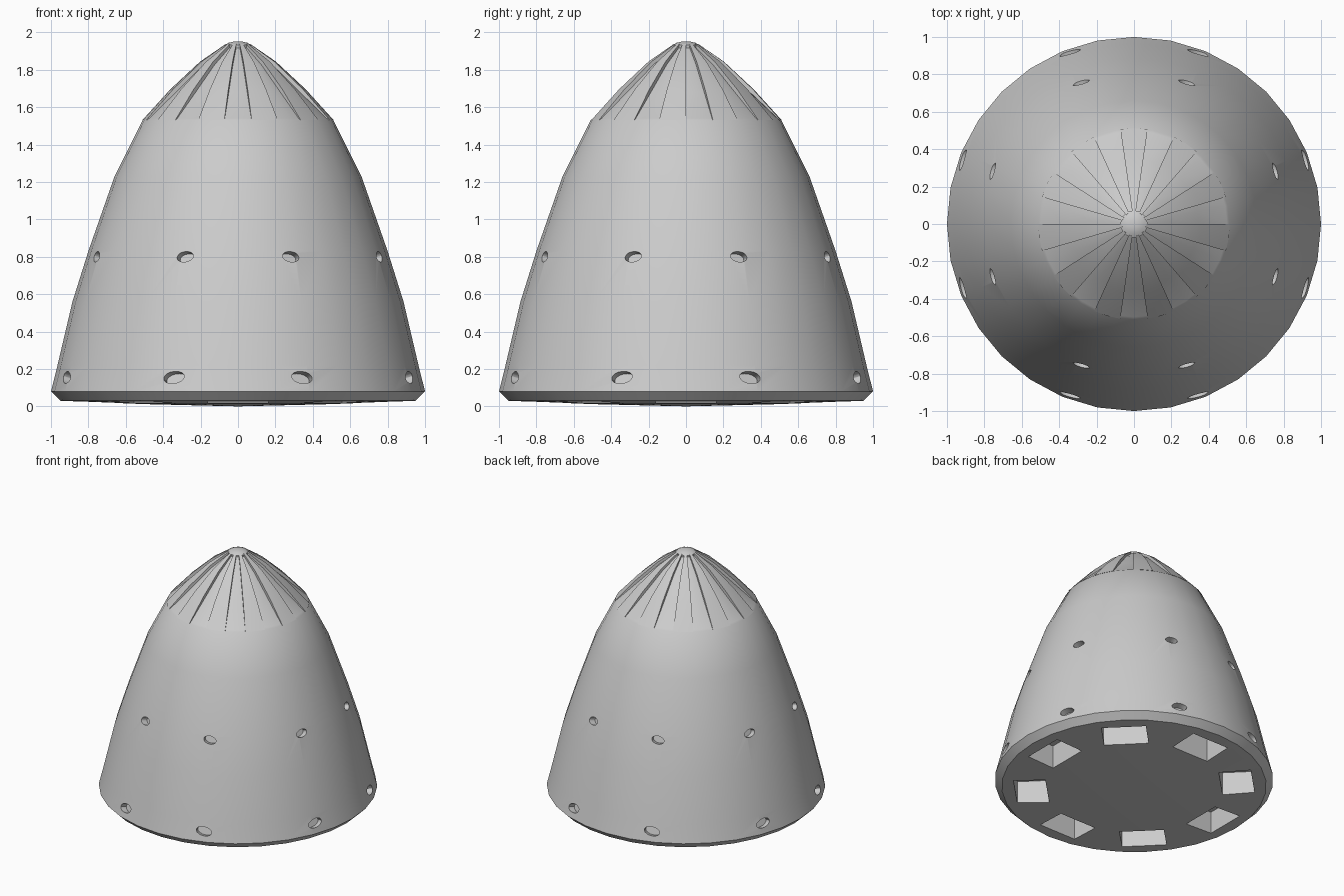
import bpy, bmesh, math
from mathutils import Matrix, Vector

if "Cube" in bpy.data.objects:
    bpy.data.objects.remove(bpy.data.objects["Cube"])

grey = bpy.data.materials.new("light_grey")
grey.diffuse_color = (0.6, 0.6, 0.6, 1)
grey.use_nodes = True
grey.node_tree.nodes["Principled BSDF"].inputs["Base Color"].default_value = grey.diffuse_color


def make(name, bm):
    bmesh.ops.recalc_face_normals(bm, faces=bm.faces)
    me = bpy.data.meshes.new(name)
    bm.to_mesh(me)
    bm.free()
    ob = bpy.data.objects.new(name, me)
    bpy.context.collection.objects.link(ob)
    return ob


def select(ob):
    bpy.ops.object.select_all(action='DESELECT')
    ob.select_set(True)
    bpy.context.view_layer.objects.active = ob


def finish(ob):
    ob.data.materials.clear()
    ob.data.materials.append(grey)
    select(ob)
    bpy.ops.object.shade_smooth_by_angle(angle=math.radians(28))


def lathe(name, profile, n=32):
    # profile starts and ends on the axis
    bm = bmesh.new()
    first, last = bm.verts.new((0, 0, profile[0][1])), bm.verts.new((0, 0, profile[-1][1]))
    rings = [[bm.verts.new((r * math.cos(2 * math.pi * i / n), r * math.sin(2 * math.pi * i / n), z))
              for i in range(n)] for r, z in profile[1:-1]]
    for i in range(n):
        j = (i + 1) % n
        bm.faces.new((first, rings[0][j], rings[0][i]))
        bm.faces.new((last, rings[-1][i], rings[-1][j]))
        for a, b in zip(rings, rings[1:]):
            bm.faces.new((a[i], a[j], b[j], b[i]))
    return make(name, bm)


def cut(ob, cutter):
    mod = ob.modifiers.new("cut", 'BOOLEAN')
    mod.operation, mod.solver, mod.object = 'DIFFERENCE', 'EXACT', cutter
    select(ob)
    bpy.ops.object.modifier_apply(modifier=mod.name)
    bpy.data.objects.remove(cutter, do_unlink=True)


# Capsule body; the nose part is the floor of the grooves
body = lathe("capsule_body", [
    (0, 0), (0.5, 0.012), (0.95, 0.03), (1.0, 0.08), (0.965, 0.22), (0.885, 0.56),
    (0.80, 0.83), (0.66, 1.23), (0.51, 1.53), (0.497, 1.54), (0.347, 1.68),
    (0.19, 1.828), (0.06, 1.925), (0, 1.925)])

# Side thruster ports: two rows of eight, paired about each axis
bm = bmesh.new()
for z, r, w, h in ((0.80, 0.808, 0.046, 0.029), (0.155, 0.98, 0.058, 0.033)):
    for quarter in range(4):
        for side in (-1, 1):
            a = quarter * math.pi / 2 + side * math.radians(20.5)
            m = (Matrix.Rotation(a, 4, 'Z') @ Matrix.Translation((r, 0, z))
                 @ Matrix.Rotation(math.radians(-15), 4, 'Y')
                 @ Matrix.Rotation(math.radians(-8 * side), 4, 'X')
                 @ Matrix.Diagonal((1, w, h, 1)) @ Matrix.Rotation(math.pi / 2, 4, 'Y'))
            bmesh.ops.create_cone(bm, cap_ends=True, segments=20, radius1=1, radius2=1,
                                  depth=0.1, matrix=m)
cut(body, make("port_cutter", bm))

# Eight pockets in the heat shield
bm = bmesh.new()
for k in range(8):
    m = (Matrix.Rotation(k * math.pi / 4, 4, 'Z') @ Matrix.Translation((0.74, 0, 0.08))
         @ Matrix.Diagonal((0.23, 0.32, 0.24, 1)))
    bmesh.ops.create_cube(bm, size=1, matrix=m)
cut(body, make("pocket_cutter", bm))
finish(body)

# Eleven raised ribs on the nose, alternating with the grooves
outer = [(0.512, 1.53), (0.362, 1.695), (0.203, 1.843), (0.065, 1.938)]
inner = [(0.47, 1.53), (0.32, 1.675), (0.17, 1.815), (0.05, 1.90)]
loop = outer + inner[::-1]
step = 2 * math.pi / 22
bm = bmesh.new()
for k in range(1, 22, 2):
    slices = []
    for s in (0, 1, 2):
        a = (k + s / 2) * step
        slices.append([bm.verts.new((r * math.cos(a), r * math.sin(a), z)) for r, z in loop])
    for A, B in zip(slices, slices[1:]):
        for i in range(8):
            j = (i + 1) % 8
            bm.faces.new((A[i], A[j], B[j], B[i]))
    for S in (slices[0], slices[2]):
        for i in range(3):
            bm.faces.new((S[i], S[i + 1], S[6 - i], S[7 - i]))
finish(make("nose_ribs", bm))

# Rounded nose tip
finish(lathe("nose_tip", [(0, 1.91), (0.07, 1.91), (0.072, 1.932), (0.05, 1.944), (0.025, 1.95), (0, 1.952)]))
